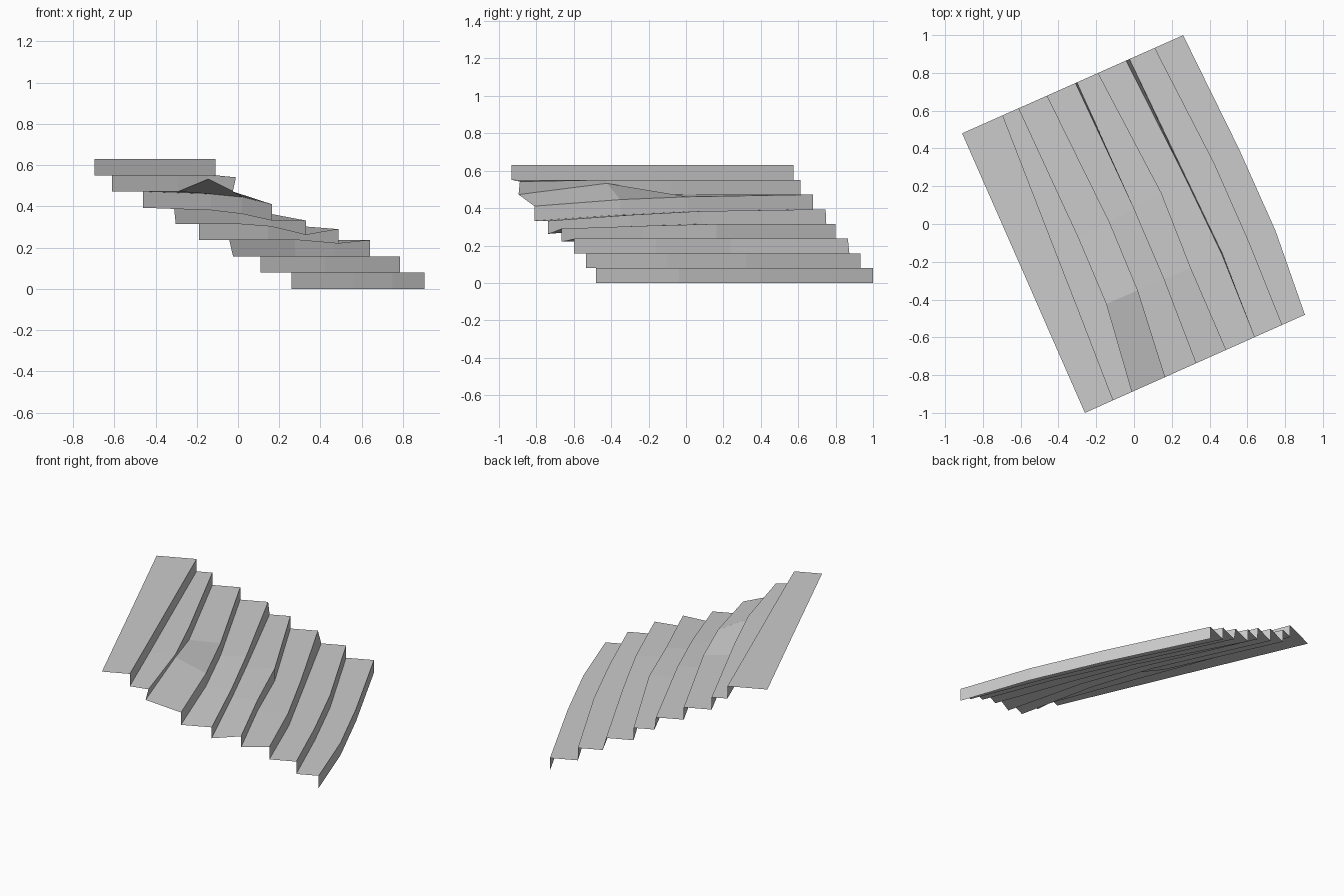
import bpy
import bmesh

if "Cube" in bpy.data.objects:
    bpy.data.objects.remove(bpy.data.objects["Cube"], do_unlink=True)

stone = bpy.data.materials.new("grey stone")
stone.use_nodes = True
GREY = (0.6, 0.6, 0.6, 1)
stone.diffuse_color = GREY
stone.node_tree.nodes["Principled BSDF"].inputs["Base Color"].default_value = GREY

# Four rows run across the terraces, each a straight line y = offset + slope * x
ROWS = [(0.884, 0.444), (0.083, 0.56), (-0.36, 0.43), (-0.884, 0.446)]

# x of every terrace edge where it crosses the four rows, highest edge first
EDGES = [
    (-0.91, -0.59, -0.455, -0.26),
    (-0.695, -0.414, -0.284, -0.11),
    (-0.61, -0.29, -0.145, -0.01),
    (-0.46, -0.13, 0.02, 0.165),
    (-0.31, 0.0, 0.16, 0.33),
    (-0.19, 0.145, 0.30, 0.488),
    (-0.042, 0.275, 0.465, 0.64),
    (0.11, 0.425, 0.61, 0.785),
    (0.26, 0.557, 0.75, 0.905),
]
STEPS = len(EDGES) - 1
RISE = 0.63 / STEPS

# Local height changes of the worn edges, per row
TOP_WEAR = {
    2: (0, 0, 0, -0.01),
    3: (0, -0.012, -0.027, -0.062),
    4: (0, -0.01, -0.03, -0.062),
    5: (0, 0, -0.01, -0.025),
}
FOOT_WEAR = {
    2: (0, 0, 0.06, 0),
    3: (0, -0.012, -0.03, -0.062),
    4: (0, 0, -0.012, -0.053),
    5: (0, 0, 0, -0.016),
}
# Sideways shift of riser feet where the riser leans
FOOT_LEAN = {2: (0, 0, 0, -0.015), 4: (0.008, 0, 0, 0), 6: (0.018, 0.004, 0.004, 0)}
NONE = (0, 0, 0, 0)


def edge_points(step, foot):
    """Points along the lip (or foot) of one riser."""
    wear = (FOOT_WEAR if foot else TOP_WEAR).get(step, NONE)
    lean = FOOT_LEAN.get(step, NONE) if foot else NONE
    level = (STEPS - step + (0 if foot else 1)) * RISE
    points = []
    for x, dx, dz, (offset, slope) in zip(EDGES[step], lean, wear, ROWS):
        points.append((x + dx, offset + slope * (x + dx), level + dz))
    return points


def add_strip(bm, upper, lower):
    for a, b, c, d in zip(upper, lower, lower[1:], upper[1:]):
        bm.faces.new((d, c, b, a))


# Each terrace is an open tread with the riser below its lip
for step in range(1, STEPS + 1):
    bm = bmesh.new()
    inner = edge_points(step - 1, True)
    lines = [inner, edge_points(step, False), edge_points(step, True)]
    back, lip, foot = [[bm.verts.new(p) for p in line] for line in lines]
    add_strip(bm, back, lip)
    add_strip(bm, lip, foot)
    # Tread faces must look up and riser faces outward
    bm.normal_update()
    if sum(f.normal.z for f in bm.faces) < 0:
        bmesh.ops.reverse_faces(bm, faces=bm.faces[:])
    mesh = bpy.data.meshes.new(f"terrace_{step}")
    bm.to_mesh(mesh)
    bm.free()
    mesh.materials.append(stone)
    bpy.context.collection.objects.link(bpy.data.objects.new(f"terrace_{step}", mesh))
